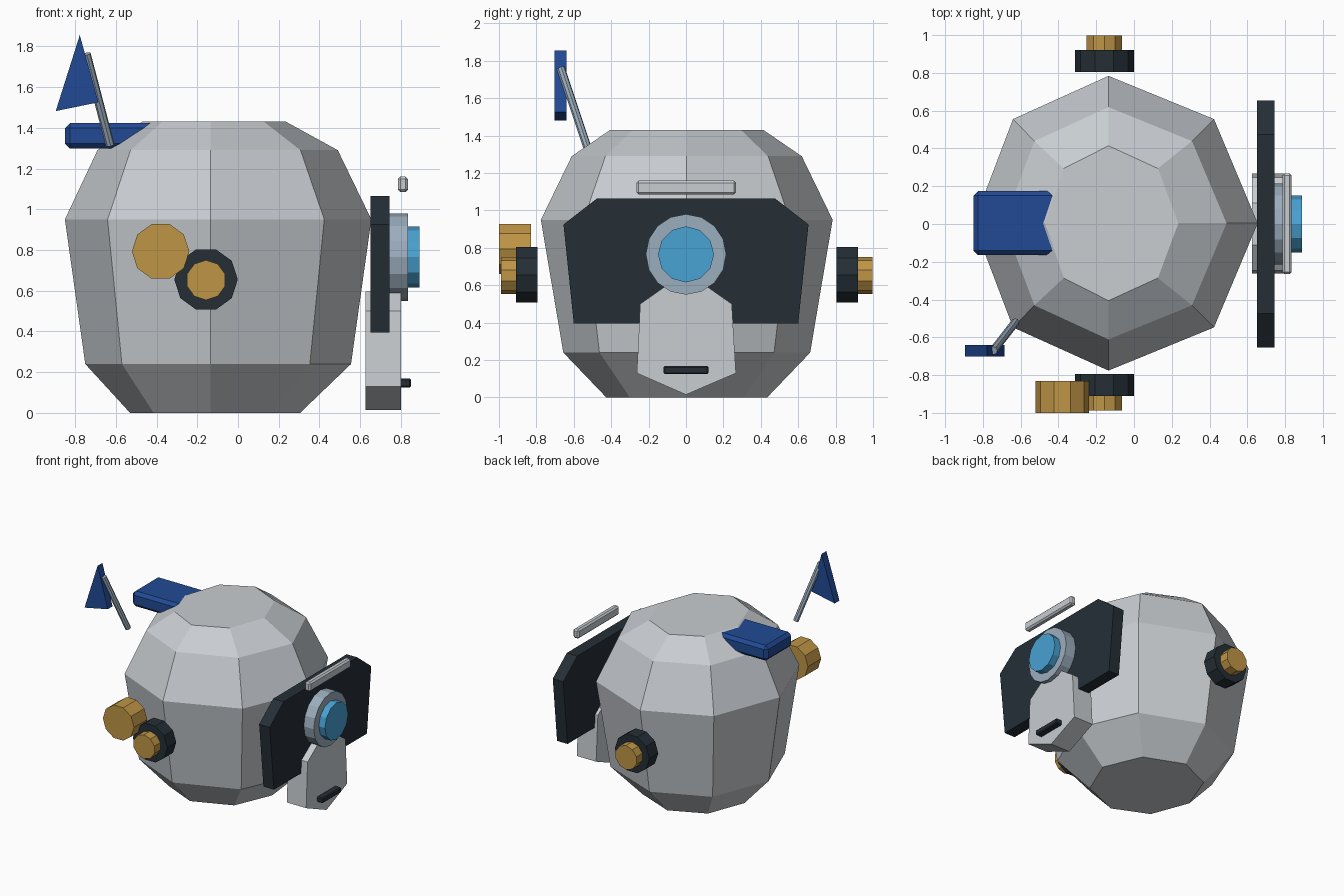
import bpy, bmesh, math
from mathutils import Vector

if "Cube" in bpy.data.objects:
    bpy.data.objects.remove(bpy.data.objects["Cube"])


def mat(name, r, g, b):
    m = bpy.data.materials.new(name)
    m.diffuse_color = (r, g, b, 1)
    m.use_nodes = True
    m.node_tree.nodes["Principled BSDF"].inputs["Base Color"].default_value = m.diffuse_color
    return m


SHELL = mat("pale grey", 0.58, 0.61, 0.64)
DARK = mat("dark slate", 0.018, 0.028, 0.037)
STEEL = mat("blue grey", 0.33, 0.42, 0.51)
LENS = mat("sky blue", 0.065, 0.36, 0.65)
GOLD = mat("gold", 0.52, 0.30, 0.06)
BLUE = mat("royal blue", 0.015, 0.068, 0.30)


def finish(name, bm, material, bevel=0):
    if bevel:
        bmesh.ops.bevel(bm, geom=bm.edges[:], offset=bevel, segments=1, affect='EDGES')
    bmesh.ops.recalc_face_normals(bm, faces=bm.faces)
    me = bpy.data.meshes.new(name)
    bm.to_mesh(me)
    bm.free()
    me.materials.append(material)
    ob = bpy.data.objects.new(name, me)
    bpy.context.collection.objects.link(ob)
    return ob


def loft(name, rings, material, bevel=0):
    """Skin a stack of equal-length rings and cap both ends."""
    bm = bmesh.new()
    vs = [[bm.verts.new(p) for p in ring] for ring in rings]
    n = len(vs[0])
    for a, b in zip(vs, vs[1:]):
        for i in range(n):
            j = (i + 1) % n
            bm.faces.new((a[i], a[j], b[j], b[i]))
    bm.faces.new(vs[0][::-1])
    bm.faces.new(vs[-1])
    return finish(name, bm, material, bevel)


def box(name, x, y, z, material, bevel):
    return loft(name, [[(x[0], y[0], h), (x[1], y[0], h), (x[1], y[1], h), (x[0], y[1], h)] for h in z],
                material, bevel)


def plate(name, axis, profile, lo, hi, material):
    """Extrude a flat profile along x (profile is y,z) or y (profile is x,z)."""
    place = (lambda d, p: (d, p[0], p[1])) if axis == 'x' else (lambda d, p: (p[0], d, p[1]))
    return loft(name, [[place(d, p) for p in profile] for d in (lo, hi)], material)


def disc(name, axis, centre, r, sides, lo, hi, material, turn=0.0):
    prof = [(centre[0] + r * math.cos(turn + math.tau * i / sides),
             centre[1] + r * math.sin(turn + math.tau * i / sides)) for i in range(sides)]
    return plate(name, axis, prof, lo, hi, material)


def mirrored(half):
    return half + [(-y, z) for y, z in reversed(half)]


# Eight-sided body: height, right radius, left radius, depth radius
rings = []
for z, rr, rl, ry in [(0, .44, .395, .43), (.24, .69, .615, .66), (.95, .79, .715, .78),
                      (1.29, .625, .555, .615), (1.43, .37, .335, .41)]:
    ring = []
    for i in range(8):
        c, s = math.cos(math.tau * i / 8), math.sin(math.tau * i / 8)
        ring.append((-0.135 + c * (rr if c > 0 else rl), 0.004 + s * ry, z))
    rings.append(ring)
loft("body_shell", rings, SHELL)

# Face plate, eye, brow, chin and mouth on the right side
plate("face_plate", 'x', mirrored([(.6, .395), (.655, .925), (.475, 1.065)]), .65, .745, DARK)
disc("eye_ring", 'x', (0, .765), .215, 16, .745, .835, STEEL)
disc("eye_lens", 'x', (0, .765), .15, 12, .83, .89, LENS, math.pi / 2)
box("brow_bar", (.785, .835), (-.265, .268), (1.085, 1.16), SHELL, .012)
plate("chin", 'x', [(0, .015), (.267, .13), (.245, .50), (.11, .595),
                    (-.11, .595), (-.245, .50), (-.263, .13)], .625, .80, SHELL)
box("mouth_slot", (.79, .85), (-.12, .12), (.125, .168), DARK, .007)

# Ear hubs on both sides
for name, s in (("front", -1), ("back", 1)):
    o = 0.005
    disc(name + "_ear_hub", 'y', (-.157, .655), .156, 10, o + s * .80, o + s * .915, DARK)
    disc(name + "_ear_cap", 'y', (-.157, .652), .098, 10, o + s * .91, o + s * .993, GOLD, math.pi / 2)

# Large gold knob on the front
disc("front_knob", 'y', (-.38, .793), .141, 10, -1.0, -.83, GOLD)

# Blue block at the top left
box("top_block", (-.85, -.40), (-.165, .175), (1.298, 1.423), BLUE, .025)

# Antenna rod with a triangular flag
a, b = Vector((-.628, -.52, 1.315)), Vector((-.745, -.67, 1.762))
q = (b - a).to_track_quat('Z', 'Y')
loft("antenna_rod", [[p + q @ Vector((.022 * math.cos(math.tau * i / 8), .022 * math.sin(math.tau * i / 8), 0))
                      for i in range(8)] for p in (a, b)], STEEL)
plate("antenna_flag", 'y', [(-.895, 1.482), (-.685, 1.525), (-.777, 1.855)], -.702, -.64, BLUE)
